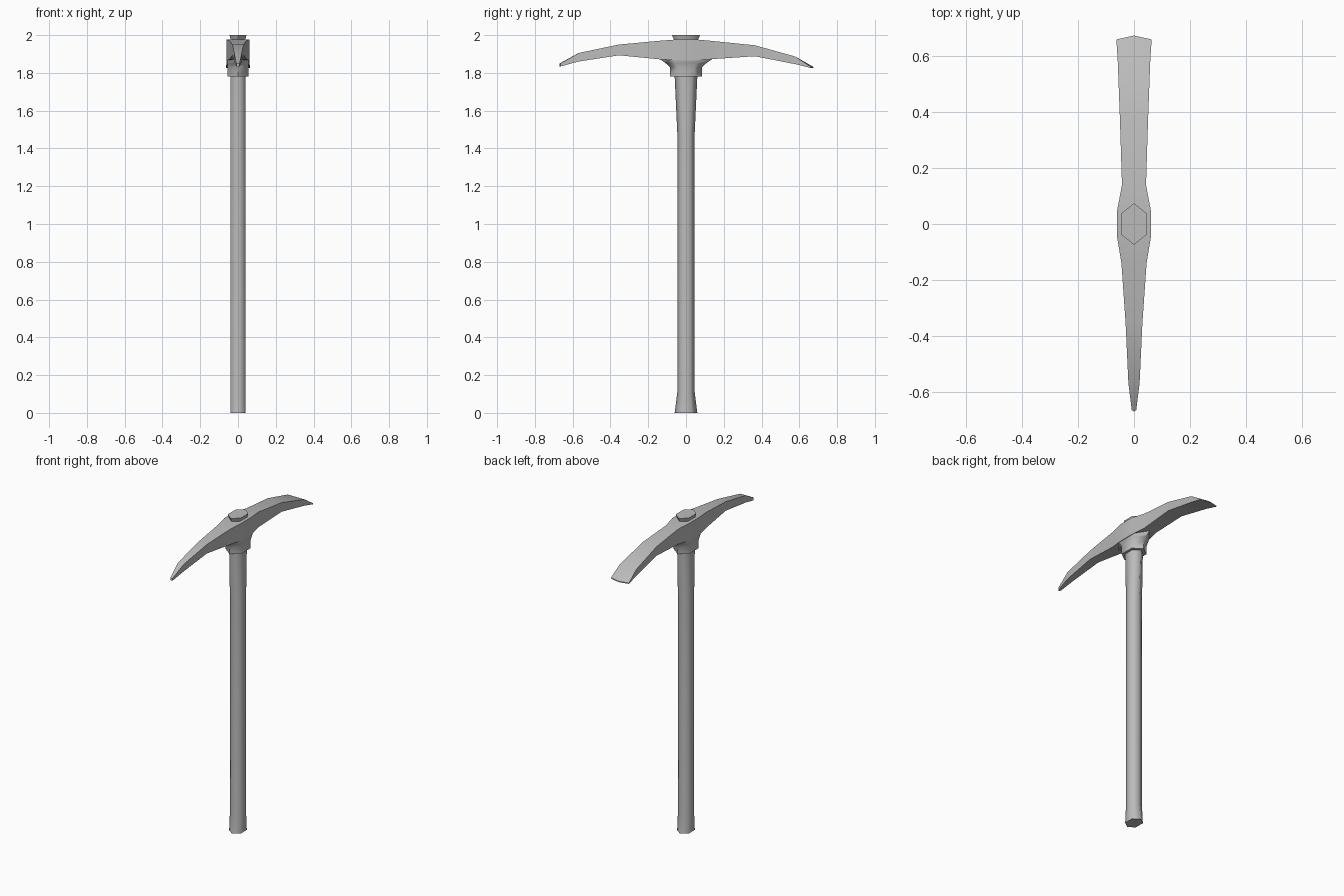
import bpy, bmesh, math

if "Cube" in bpy.data.objects:
    bpy.data.objects.remove(bpy.data.objects["Cube"])

steel = bpy.data.materials.new("plain grey")
steel.diffuse_color = (0.5, 0.5, 0.5, 1)
steel.use_nodes = True
steel.node_tree.nodes["Principled BSDF"].inputs["Base Color"].default_value = steel.diffuse_color


def loft(name, rings, angle):
    """Skin a list of equal-length vertex rings and cap both ends."""
    bm = bmesh.new()
    loops = [[bm.verts.new(p) for p in ring] for ring in rings]
    n = len(loops[0])
    for a, b in zip(loops, loops[1:]):
        for i in range(n):
            j = (i + 1) % n
            bm.faces.new((a[i], a[j], b[j], b[i]))
    bm.faces.new(loops[0][::-1])
    bm.faces.new(loops[-1])
    bmesh.ops.recalc_face_normals(bm, faces=bm.faces)
    mesh = bpy.data.meshes.new(name)
    bm.to_mesh(mesh)
    bm.free()
    mesh.materials.append(steel)
    obj = bpy.data.objects.new(name, mesh)
    bpy.context.collection.objects.link(obj)
    bpy.ops.object.select_all(action='DESELECT')
    obj.select_set(True)
    bpy.context.view_layer.objects.active = obj
    bpy.ops.object.shade_smooth_by_angle(angle=math.radians(angle))
    return obj


def hexagon(z, hx, hy):
    """Horizontal hexagon with its points along y."""
    s = hy * 0.52
    return [(0, -hy, z), (hx, -s, z), (hx, s, z),
            (0, hy, z), (-hx, s, z), (-hx, -s, z)]


# Handle: slim hexagonal shaft, flared at the foot and through the eye
loft("handle", [hexagon(*r) for r in (
    (0, .04, .06), (.11, .04, .046), (1.48, .04, .046),
    (1.78, .04, .06), (1.97, .04, .07))], 70)

# Handle end standing out above the head
loft("handle_top", [hexagon(*r) for r in (
    (1.95, .035, .055), (1.972, .038, .062), (2.0, .045, .074))], 62)

# Socket: collar below the head, flaring into the two arms
loft("socket", [hexagon(*r) for r in (
    (1.78, .055, .085), (1.83, .056, .085), (1.85, .057, .106),
    (1.874, .056, .14), (1.9, .05, .14))], 65)

# Head stations: y, half width, underside z, top z, y shift of the centre line
stations = [
    (-.665, .008, 1.834, 1.849, -.006),
    (-.57, .020, 1.860, 1.905, 0),
    (-.355, .030, 1.893, 1.950, 0),
    (-.14, .045, 1.872, 1.970, 0),
    (-.05, .060, 1.866, 1.977, 0),
    (.05, .060, 1.866, 1.977, 0),
    (.14, .043, 1.873, 1.969, 0),
    (.365, .050, 1.888, 1.946, 0),
    (.58, .058, 1.846, 1.886, 0),
    (.66, .063, 1.826, 1.832, .014),
]
# Head: pick arm towards the front, flat blade towards the back
loft("head", [[(-w, y, b), (0, y + d, b), (w, y, b),
               (w, y, t), (0, y + d, t), (-w, y, t)]
              for y, w, b, t, d in stations], 35)
